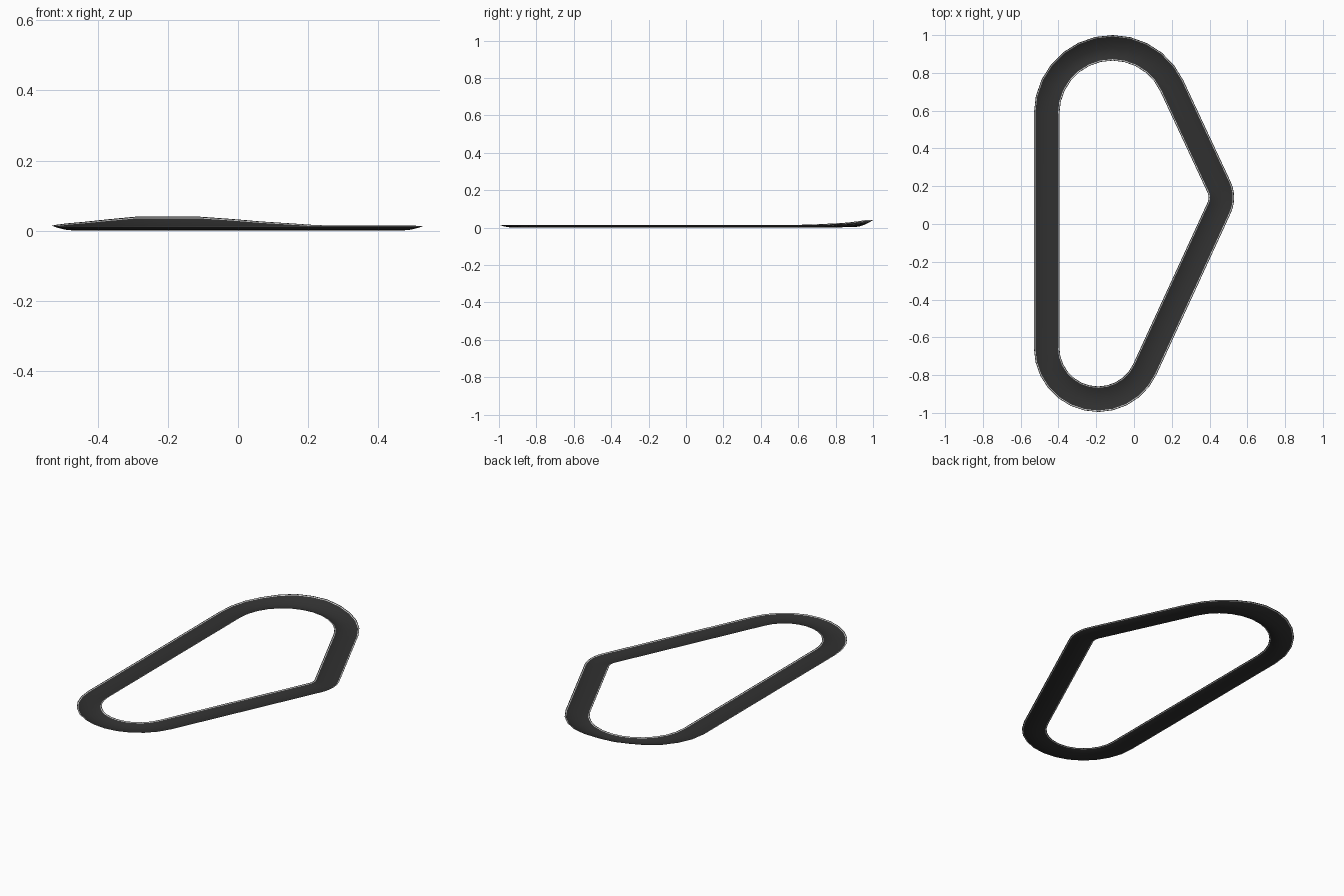
import bpy, bmesh
from math import atan2, acos, cos, sin, pi, degrees, hypot

if "Cube" in bpy.data.objects:
    bpy.data.objects.remove(bpy.data.objects["Cube"])

WIDTH, RIM = 0.135, 0.014
# corner circles of the outer edge, clockwise: centre x, centre y, radius, segments
CORNERS = [(-0.115, 0.585, 0.415, 12), (0.33, 0.14, 0.20, 6), (-0.19, -0.655, 0.34, 12)]
# banked corner: (angle around the top turn, outer edge height)
BANK = [(20, RIM), (35, 0.0155), (62, 0.025), (88, 0.04), (115, 0.04),
        (139, 0.026), (165, 0.017), (180, RIM)]
half = [0, 0.0035, 0.0075, 0.02, 0.04]
ACROSS = half + [WIDTH / 2] + [WIDTH - u for u in reversed(half)]


def material(name, v):
    m = bpy.data.materials.new(name)
    m.diffuse_color = (v, v, v, 1)
    m.use_nodes = True
    m.node_tree.nodes["Principled BSDF"].inputs["Base Color"].default_value = m.diffuse_color
    return m


def tangent_normal(a, b):
    """Outward normal angle of the outer tangent from corner a to corner b (clockwise)."""
    dx, dy = b[0] - a[0], b[1] - a[1]
    return atan2(dy, dx) + acos((a[2] - b[2]) / hypot(dx, dy))


def edge_height(deg):
    for (a0, h0), (a1, h1) in zip(BANK, BANK[1:]):
        if a0 <= deg <= a1:
            return h0 + (h1 - h0) * (deg - a0) / (a1 - a0)
    return RIM


# stations around the loop: outer edge point, outward normal, rim height
stations = []
for i, c in enumerate(CORNERS):
    start = tangent_normal(CORNERS[i - 1], c)
    end = tangent_normal(c, CORNERS[(i + 1) % 3])
    sweep = (start - end) % (2 * pi)
    for k in range(c[3] + 1):
        a = start - sweep * k / c[3]
        h = edge_height(degrees(a) % 360) if i == 0 else RIM
        stations.append((c, a, h))

# dished road ribbon, with the top turn banked up on its outside
bm = bmesh.new()
rings = []
for (cx, cy, r, _), a, h in stations:
    ring = []
    for u in ACROSS:
        z = RIM * (1 - 2 * u / WIDTH) ** 2 + (h - RIM) * max(0, 1 - u / 0.095)
        ring.append(bm.verts.new((cx + (r - u) * cos(a), cy + (r - u) * sin(a), z)))
    rings.append(ring)
for i, ring in enumerate(rings):
    nxt = rings[(i + 1) % len(rings)]
    for j in range(len(ACROSS) - 1):
        f = bm.faces.new((ring[j], nxt[j], nxt[j + 1], ring[j + 1]))
        f.smooth = True
        # thin pale lines beside both edges
        f.material_index = 1 if j in (1, len(ACROSS) - 3) else 0
bm.normal_update()
if sum(f.normal.z for f in bm.faces) < 0:
    bmesh.ops.reverse_faces(bm, faces=bm.faces[:])
me = bpy.data.meshes.new("race_track")
bm.to_mesh(me)
bm.free()
me.materials.append(material("asphalt", 0.03))
me.materials.append(material("edge_line", 0.6))
bpy.context.collection.objects.link(bpy.data.objects.new("race_track", me))
